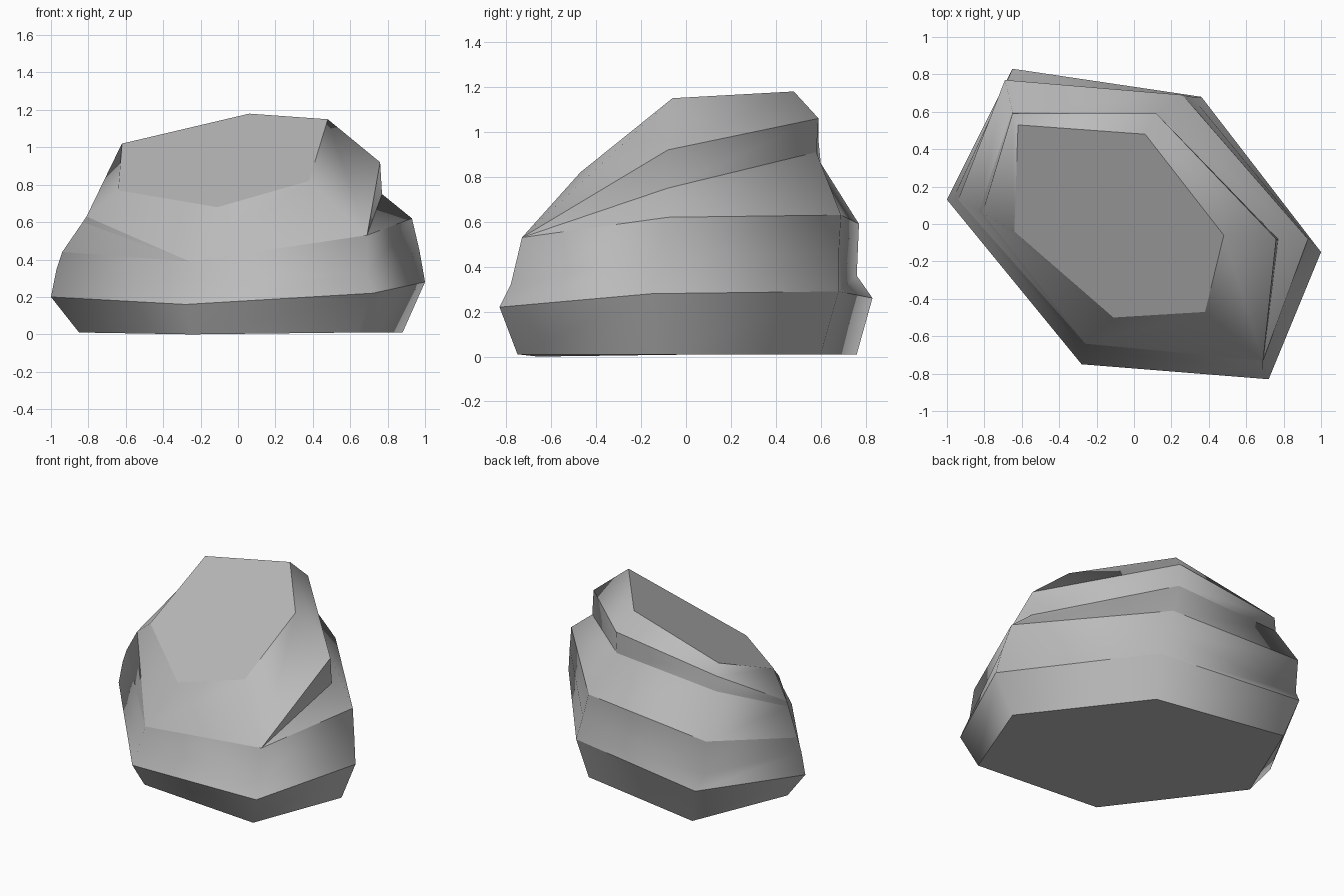
import bpy
import bmesh

cube = bpy.data.objects.get("Cube")
if cube:
    bpy.data.objects.remove(cube, do_unlink=True)

# Plain stone colour
stone = bpy.data.materials.new("grey_stone")
stone.use_nodes = True
grey = (0.5, 0.5, 0.5, 1)
stone.diffuse_color = grey
stone.node_tree.nodes["Principled BSDF"].inputs["Base Color"].default_value = grey

# Six-cornered strata from base to crown; corners run
# left, front left, front right, right, back right, back left
front_ledge = (.69, -.73, .53)
front_dip = (-.26, -.64, .39)
strata = [
    [(-.85, .11, .01), (-.25, -.66, 0), (.64, -.75, .01), (.88, -.13, .01), (.32, .60, .01), (-.58, .76, .01)],
    [(-1, .13, .2), (-.28, -.75, .16), (.72, -.83, .22), (1, -.15, .28), (.36, .68, .29), (-.65, .83, .26)],
    [(-.97, .13, .35), (-.27, -.67, .3), (.69, -.78, .32), (.97, -.12, .45), (.31, .68, .46), (-.68, .76, .36)],
    [(-.94, .13, .44), front_dip, front_ledge, (.93, -.08, .62), (.26, .69, .63), (-.69, .77, .59)],
    [(-.83, .07, .6), front_dip, front_ledge, (.77, -.08, .75), (.12, .58, .91), (-.65, .6, .86)],
    [(-.81, .06, .63), front_dip, front_ledge, (.76, -.08, .92), (.12, .59, 1.06), (-.65, .59, .96)],
    [(-.64, -.04, .77), (-.11, -.5, .68), (.38, -.47, .82), (.48, -.06, 1.15), (.06, .48, 1.18), (-.62, .53, 1.02)],
]
soft_layer = 2

bm = bmesh.new()
pool = {}


def corner(p):
    """Shared vertex where strata pinch together."""
    if p not in pool:
        pool[p] = bm.verts.new(p)
    return pool[p]


rings = [[corner(p) for p in layer] for layer in strata]
bm.faces.new(rings[0][::-1])
bm.faces.new(rings[-1])

# Bands between neighbouring strata
for low, high in zip(rings, rings[1:]):
    for i in range(6):
        j = (i + 1) % 6
        band = list(dict.fromkeys((low[i], low[j], high[j], high[i])))
        if len(band) > 2:
            bm.faces.new(band)

# Smooth around the rock, crisp along each stratum
for f in bm.faces:
    f.smooth = True
for k, ring in enumerate(rings):
    for i in range(6):
        e = bm.edges.get((ring[i], ring[(i + 1) % 6]))
        if e and k != soft_layer:
            e.smooth = False
bmesh.ops.recalc_face_normals(bm, faces=bm.faces[:])

mesh = bpy.data.meshes.new("layered_rock")
bm.to_mesh(mesh)
bm.free()
mesh.materials.append(stone)
rock = bpy.data.objects.new("layered_rock", mesh)
bpy.context.collection.objects.link(rock)
